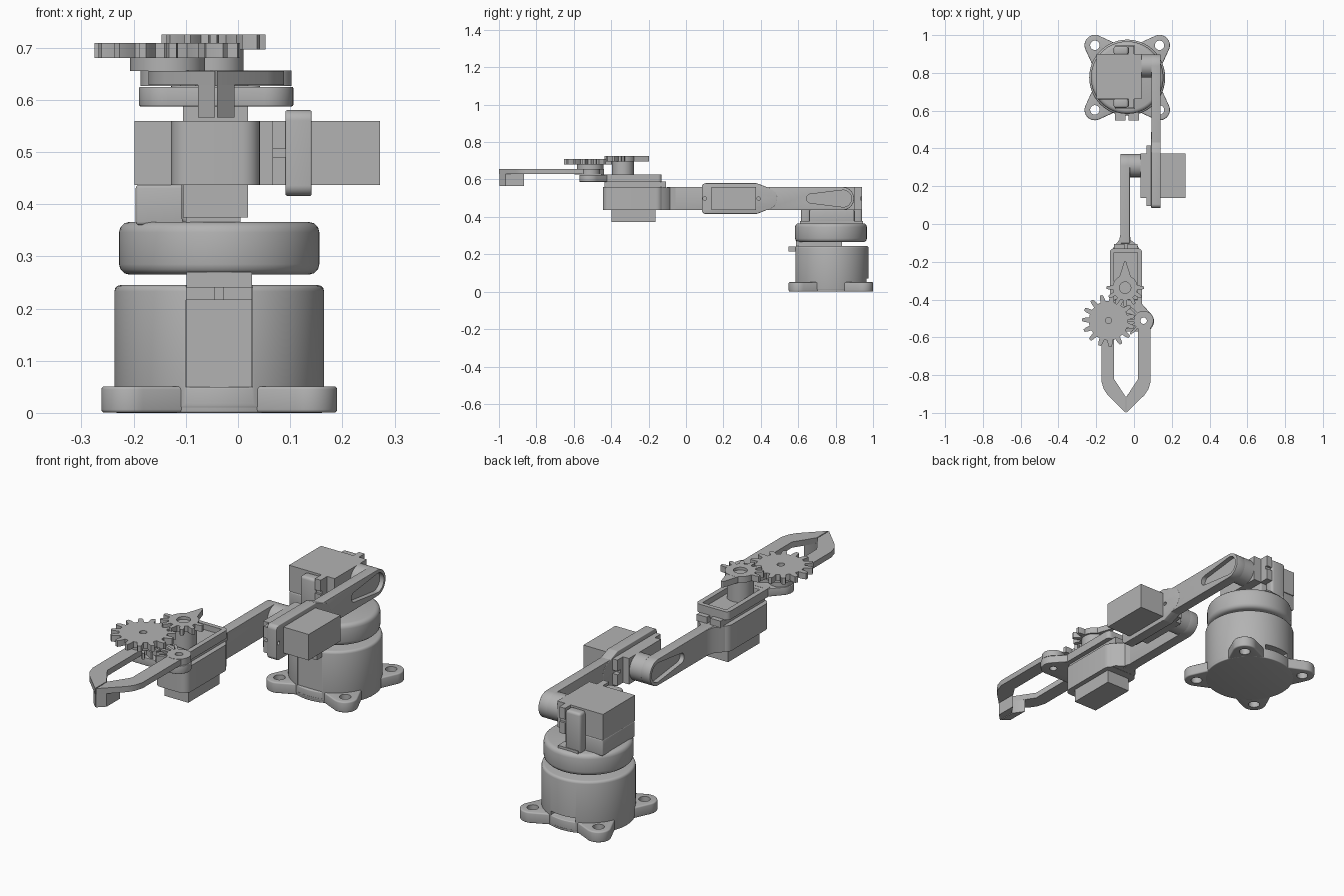
import bpy, bmesh, math
from mathutils import Vector
from mathutils.geometry import convex_hull_2d

cube = bpy.data.objects.get("Cube")
if cube:
    bpy.data.objects.remove(cube, do_unlink=True)

grey = bpy.data.materials.new("plain grey")
grey.use_nodes = True
grey.diffuse_color = (0.45, 0.45, 0.45, 1)
grey.node_tree.nodes["Principled BSDF"].inputs["Base Color"].default_value = (0.45, 0.45, 0.45, 1)


def bake(ob):
    """Apply all modifiers of an object."""
    dg = bpy.context.evaluated_depsgraph_get()
    dg.update()
    mesh = bpy.data.meshes.new_from_object(ob.evaluated_get(dg))
    ob.modifiers.clear()
    ob.data = mesh


def smooth(ob):
    bpy.ops.object.select_all(action='DESELECT')
    ob.select_set(True)
    bpy.context.view_layer.objects.active = ob
    bpy.ops.object.shade_smooth_by_angle(angle=math.radians(35))


def prism(name, pts, lo, hi, axis='z', bevel=0):
    """Extrude a 2D outline along an axis."""
    place = {'x': lambda a, b, h: (h, a, b), 'y': lambda a, b, h: (a, h, b),
             'z': lambda a, b, h: (a, b, h)}[axis]
    bm = bmesh.new()
    face = bm.faces.new([bm.verts.new(place(a, b, lo)) for a, b in pts])
    out = bmesh.ops.extrude_face_region(bm, geom=[face])
    verts = [v for v in out["geom"] if isinstance(v, bmesh.types.BMVert)]
    bmesh.ops.translate(bm, verts=verts, vec=place(0, 0, hi - lo))
    bmesh.ops.recalc_face_normals(bm, faces=bm.faces)
    mesh = bpy.data.meshes.new(name)
    bm.to_mesh(mesh)
    bm.free()
    mesh.materials.append(grey)
    ob = bpy.data.objects.new(name, mesh)
    bpy.context.collection.objects.link(ob)
    if bevel:
        mod = ob.modifiers.new("bevel", 'BEVEL')
        mod.width, mod.segments = bevel, 3
        mod.limit_method, mod.angle_limit = 'ANGLE', math.radians(50)
        bake(ob)
    smooth(ob)
    return ob


def hull(*circles, n=40):
    """Outline wrapped around circles given as (a, b, radius)."""
    pts = [Vector((a + r * math.cos(i * math.tau / n), b + r * math.sin(i * math.tau / n)))
           for a, b, r in circles for i in range(n)]
    return [pts[i][:] for i in convex_hull_2d(pts)]


def rounded(a0, a1, b0, b1, r):
    return hull(*[(a, b, r) for a in (a0 + r, a1 - r) for b in (b0 + r, b1 - r)], n=24)


def box(name, x0, x1, y0, y1, z0, z1, bevel=0):
    return prism(name, [(x0, y0), (x1, y0), (x1, y1), (x0, y1)], z0, z1, 'z', bevel)


def disc(name, a, b, r, lo, hi, axis='z', bevel=0):
    return prism(name, hull((a, b, r), n=72), lo, hi, axis, bevel)


def cut(ob, *cutters):
    for c in cutters:
        c.hide_render = True
        mod = ob.modifiers.new("cut", 'BOOLEAN')
        mod.object, mod.solver = c, 'EXACT'
        bake(ob)
        bpy.data.objects.remove(c, do_unlink=True)
    smooth(ob)
    return ob


def gear(a, b, root, tip, count, start=0, teeth=None):
    """Gear outline; only the first teeth from the start angle are full height."""
    pts, step = [], math.tau / count
    for i in range(count):
        toothed = teeth is None or i < teeth
        for f, high in ((-.5, 0), (-.3, 0), (-.22, .6), (-.12, 1), (.12, 1), (.22, .6), (.3, 0)):
            ang = math.radians(start) + (i + f) * step
            r = root + (tip - root) * high * toothed
            pts.append((a + r * math.cos(ang), b + r * math.sin(ang)))
    return pts


CX, CY = -0.036, 0.775      # base axis
ZC = 0.498                  # arm axis height
MID = -0.042                # gripper centre line

# Base with mounting ears, servo slot and cable opening
disc("base_flange", CX, CY, 0.2, 0, 0.05, bevel=0.004)
for sx in (-1, 1):
    for sy in (-1, 1):
        ex, ey = CX + sx * 0.171, CY + sy * 0.171
        ear = prism("base_ear", hull((ex, ey, 0.055), (CX + sx * 0.1, CY + sy * 0.1, 0.09)),
                    0.0005, 0.051, bevel=0.006)
        cut(ear, disc("ear_hole", ex, ey, 0.025, -0.1, 0.1))
body = disc("base_body", CX, CY, 0.201, 0.002, 0.245, bevel=0.012)
cut(body, box("slot", -0.1, 0.028, 0.5, 0.592, 0.02, 0.3),
    box("cable_opening", -0.1, 0.028, 0.9, 1.1, 0.012, 0.07))
box("waist_servo", -0.099, 0.027, 0.589, 0.835, 0.03, 0.27)
tab = box("waist_servo_tab", -0.1, 0.027, 0.547, 0.6, 0.216, 0.241)
cut(tab, box("notch", -0.045, -0.028, 0.5, 0.578, 0.2, 0.3))

# Turntable and shoulder servo holder
disc("turntable", CX, CY, 0.192, 0.265, 0.366, bevel=0.02)
box("turntable_pad", -0.1, 0.005, 0.61, 0.945, 0.36, 0.377)
box("shoulder_ledge", -0.196, -0.0, 0.66, 0.9, 0.36, 0.437, 0.006)
box("shoulder_servo", -0.198, 0.04, 0.662, 0.9, 0.437, 0.559)
for y0, y1, out in ((0.615, 0.665, 0.59), (0.895, 0.942, 0.967)):
    box("holder_post", -0.108, -0.03, y0, y1, 0.36, 0.552, 0.012)
    tab = box("shoulder_servo_tab", -0.03, 0.0, y0, y1, 0.437, 0.559)
    cut(tab, box("notch", -0.1, 0.1, out - 0.035, out + 0.035, ZC - 0.008, ZC + 0.008))

# Upper arm: round shoulder end, bar, and frame for the elbow servo
disc("shoulder_hub", 0.837, ZC, 0.0615, 0.04, 0.095, 'x')
upper = prism("upper_arm", hull((0.837, ZC, 0.0615), (0.42, ZC - 0.0595, 0.002),
                                (0.42, ZC + 0.0595, 0.002)), 0.092, 0.14, 'x', 0.003)
cut(upper, prism("pocket", hull((0.84, ZC, 0.045), (0.668, ZC, 0.024)), 0.118, 0.2, 'x'))
corners = [(y, z, 0.02) for y in (0.105, 0.375) for z in (0.436, 0.56)]
frame = prism("elbow_frame", hull(*corners, (0.43, ZC, 0.058)), 0.091, 0.141, 'x', 0.003)
cut(frame, *[disc("screw_hole", y, ZC, 0.009, 0, 0.3, 'x') for y in (0.1, 0.388)])
box("elbow_servo", 0.035, 0.272, 0.137, 0.374, 0.437, 0.559)
tab = box("elbow_servo_tab", 0.066, 0.092, 0.095, 0.416, 0.437, 0.559)
cut(tab, box("notch", 0, 0.2, 0, 0.12, ZC - 0.008, ZC + 0.008),
    box("notch", 0, 0.2, 0.392, 0.5, ZC - 0.008, ZC + 0.008))

# Forearm with round elbow end, flaring into the gripper servo holder
disc("elbow_hub", 0.309, ZC, 0.0615, -0.025, 0.036, 'x')
fore = prism("forearm", hull((0.309, ZC, 0.0615), (-0.1, ZC - 0.0595, 0.002),
                             (-0.1, ZC + 0.0595, 0.002)), -0.072, -0.022, 'x', 0.003)
cut(fore, prism("pocket", hull((0.312, ZC, 0.045), (0.14, ZC, 0.024)), -0.2, -0.05, 'x'))
prism("forearm_flare", [(-0.071, -0.05), (-0.023, -0.05), (-0.017, -0.085), (0.018, -0.112),
                        (0.04, -0.16), (-0.126, -0.16), (-0.102, -0.112), (-0.078, -0.085)],
      0.438, 0.558)
prism("gripper_holder", rounded(-0.128, 0.042, -0.445, -0.125, 0.035), 0.437, 0.559)
box("gripper_servo", -0.105, 0.019, -0.397, -0.163, 0.374, 0.6)
tab = box("gripper_servo_tab", -0.105, 0.019, -0.437, -0.107, 0.556, 0.588)
cut(tab, box("notch", MID - 0.008, MID + 0.008, -0.13, 0, 0.5, 0.7))

# Palm plate with a sunken tray and a wide pivot bar
palm = prism("palm_tray", rounded(-0.128, 0.042, -0.455, -0.13, 0.02), 0.587, 0.626)
cut(palm, box("tray_recess", -0.105, 0.019, -0.42, -0.15, 0.6, 0.7))
bar = prism("pivot_bar", hull((MID - 0.093, -0.515, 0.055), (MID + 0.093, -0.515, 0.055),
                              (MID - 0.05, -0.43, 0.03), (MID + 0.05, -0.43, 0.03)),
            0.5875, 0.625, bevel=0.003)
cut(bar, *[disc("pivot_hole", MID + s * 0.093, -0.512, 0.017, 0.5, 0.7) for s in (-1, 1)])

# Two mirrored fingers with hooked tips and meshing tooth sectors
finger_shape = [(0.064, -0.5), (0.064, -0.82), (0.002, -0.915), (0.002, -1.0),
                (0.098, -0.905), (0.118, -0.875), (0.13, -0.835), (0.13, -0.5)]
pad_shape = [(0.002, -0.998), (0.035, -0.966), (0.035, -0.866), (0.002, -0.914)]
for side, s in (("left", 1), ("right", -1)):
    finger = prism(side + "_finger", [(MID + s * d, y) for d, y in finger_shape], 0.628, 0.655)
    pad = prism(side + "_finger_pad", [(MID + s * d, y) for d, y in pad_shape], 0.566, 0.63)
    px = MID + s * 0.093
    sector = prism(side + "_finger_gear",
                   gear(px, -0.512, 0.052, 0.1, 16, 135 if s > 0 else -55, 5), 0.626, 0.656)
    for part in (finger, sector):
        cut(part, disc("pivot_hole", px, -0.512, 0.017, 0.6, 0.7))

# Driven gear on its spacer, and the pointed driving gear on the servo shaft
GX, GY = -0.135, -0.512
disc("gear_spacer", GX, GY, 0.072, 0.655, 0.682)
driven = prism("driven_gear", gear(GX, GY, 0.104, 0.14, 15, 10), 0.68, 0.709)
cut(driven, disc("shaft_hole", GX, GY, 0.016, 0.67, 0.75))
DX, DY = -0.047, -0.337
disc("drive_shaft", DX, DY, 0.058, 0.595, 0.697)
drive = prism("driving_gear", gear(DX, DY, 0.066, 0.1, 12, -180, 7), 0.696, 0.725)
point = prism("driving_gear_point", hull((DX, DY, 0.046), (DX, -0.203, 0.006)), 0.6965, 0.7245)
for part in (drive, point):
    cut(part, disc("shaft_recess", DX, DY, 0.03, 0.712, 0.8))
